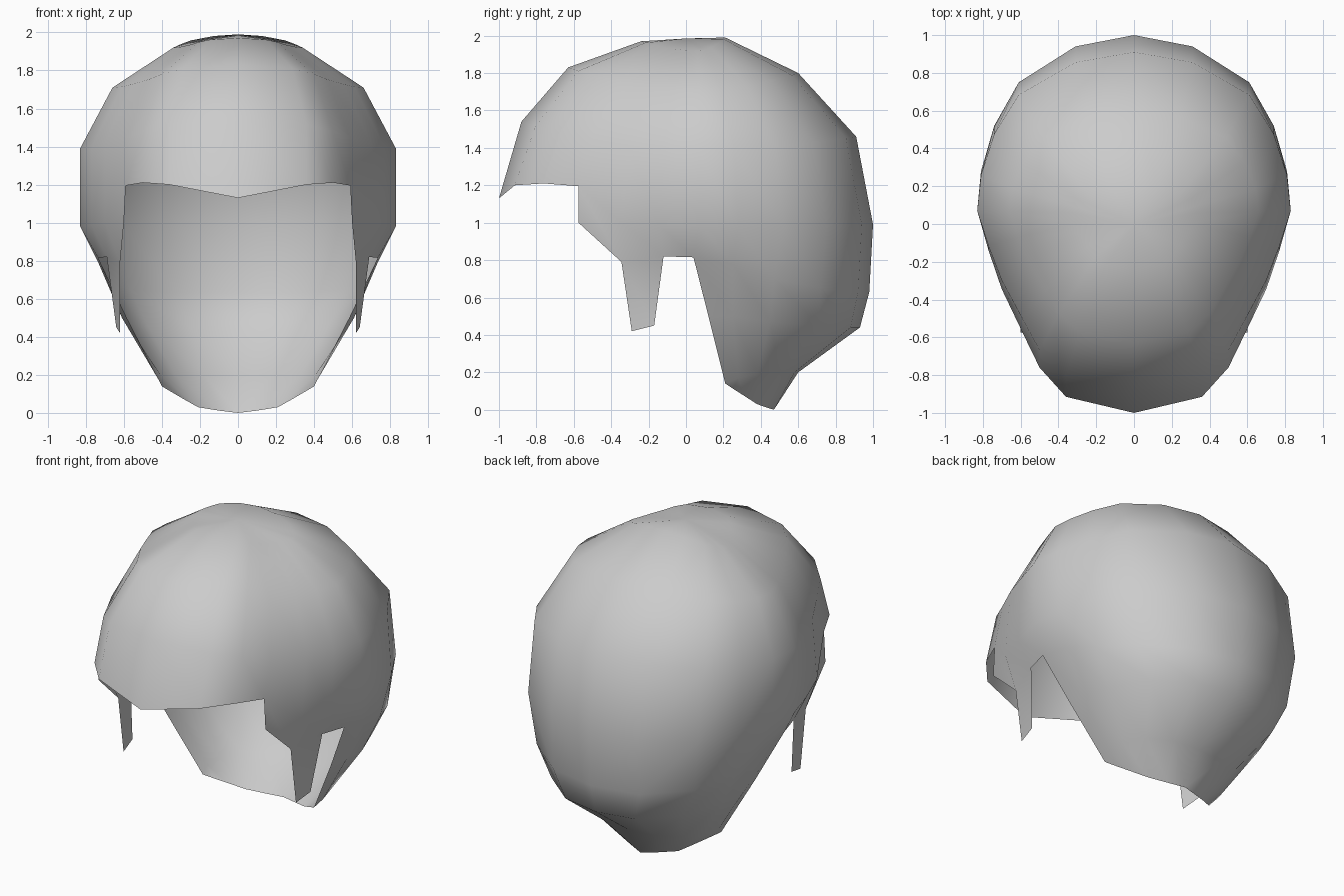
import bpy, bmesh

if "Cube" in bpy.data.objects:
    bpy.data.objects.remove(bpy.data.objects["Cube"])

# Half plan outline at the widest level, front centre to back centre (x, y)
PLAN = [(0, -1), (.36, -.915), (.5, -.76), (.59, -.575), (.70, -.345), (.77, -.14),
        (.83, .07), (.81, .28), (.74, .52), (.61, .75), (.31, .94), (0, 1)]
# Upper rings: front y, front z, side half-width, side z, back y, back z
RINGS = [(-.24, 1.97, .34, 1.92, .21, 1.99),
         (-.63, 1.83, .66, 1.71, .60, 1.80),
         (-.88, 1.54, .83, 1.39, .91, 1.46),
         (-1.0, 1.13, .83, .98, 1.0, .99)]
FRINGE_Z = [1.13, 1.2, 1.21, 1.195]
MID_Y = .06

# Lower rings; each ends at the back centre column
SIDE_EDGE = [(.60, -.575, 1.0), (.62, -.345, .79), (.69, -.12, .82), (.735, .04, .815),
             (.73, .25, .78), (.69, .47, .70), (.57, .72, .65), (.31, .92, .63), (0, .98, .63)]
NAPE = [(.585, .12, .5), (.61, .25, .5), (.58, .45, .47), (.47, .71, .45),
        (.25, .88, .44), (0, .93, .44)]
CREASE = [(.40, .21, .14), (.415, .28, .17), (.40, .38, .19), (.33, .5, .2),
          (.18, .58, .2), (0, .6, .2)]
HEM = [(.40, .21, .14), (.35, .255, .11), (.29, .31, .075), (.21, .38, .03),
       (.10, .43, .012), (0, .47, 0)]
SIDEBURN_TIP = [(.62, -.29, .42), (.64, -.17, .45)]


def upper_ring(yf, zf, xs, zs, yb, zb):
    pts = []
    for x, y in PLAN:
        ye, ze, full = (yf, zf, MID_Y + 1) if y < MID_Y else (yb, zb, 1 - MID_Y)
        t = abs(y - MID_Y) / full
        pts.append((x * xs / .83, MID_Y + (ye - MID_Y) * t, zs + (ze - zs) * t * t))
    return pts


bm = bmesh.new()


def add_row(pts):
    """Vertices keyed by column; short rows are aligned to the back centre."""
    first = len(PLAN) - len(pts)
    return {first + i: bm.verts.new(p) for i, p in enumerate(pts)}


uppers = [upper_ring(*r) for r in RINGS]
uppers[-1] = [(x, y, FRINGE_Z[i] if i < 4 else z) for i, (x, y, z) in enumerate(uppers[-1])]
rows = [add_row(p) for p in uppers + [SIDE_EDGE, NAPE, CREASE, HEM]]

# Crown fan
pole = bm.verts.new((0, 0, 1.985))
for c in range(len(PLAN) - 1):
    bm.faces.new((pole, rows[0][c], rows[0][c + 1]))

# Shell, skipping the face and ear openings
for a, b in zip(rows, rows[1:]):
    for c in range(len(PLAN) - 1):
        if c in b:
            bm.faces.new((a[c], b[c], b[c + 1], a[c + 1]))

# Sideburn
tip = [bm.verts.new(p) for p in SIDEBURN_TIP]
bm.faces.new((rows[4][4], tip[0], tip[1], rows[4][5]))

bmesh.ops.remove_doubles(bm, verts=bm.verts, dist=.0005)
for f in bm.faces:
    f.smooth = True

mesh = bpy.data.meshes.new("hair_shell")
bm.to_mesh(mesh)
bm.free()
hair = bpy.data.objects.new("hair_shell", mesh)
bpy.context.collection.objects.link(hair)

# Mirror to the other side
mirror = hair.modifiers.new("mirror", 'MIRROR')
mirror.use_axis = (True, False, False)
mirror.use_clip = True
